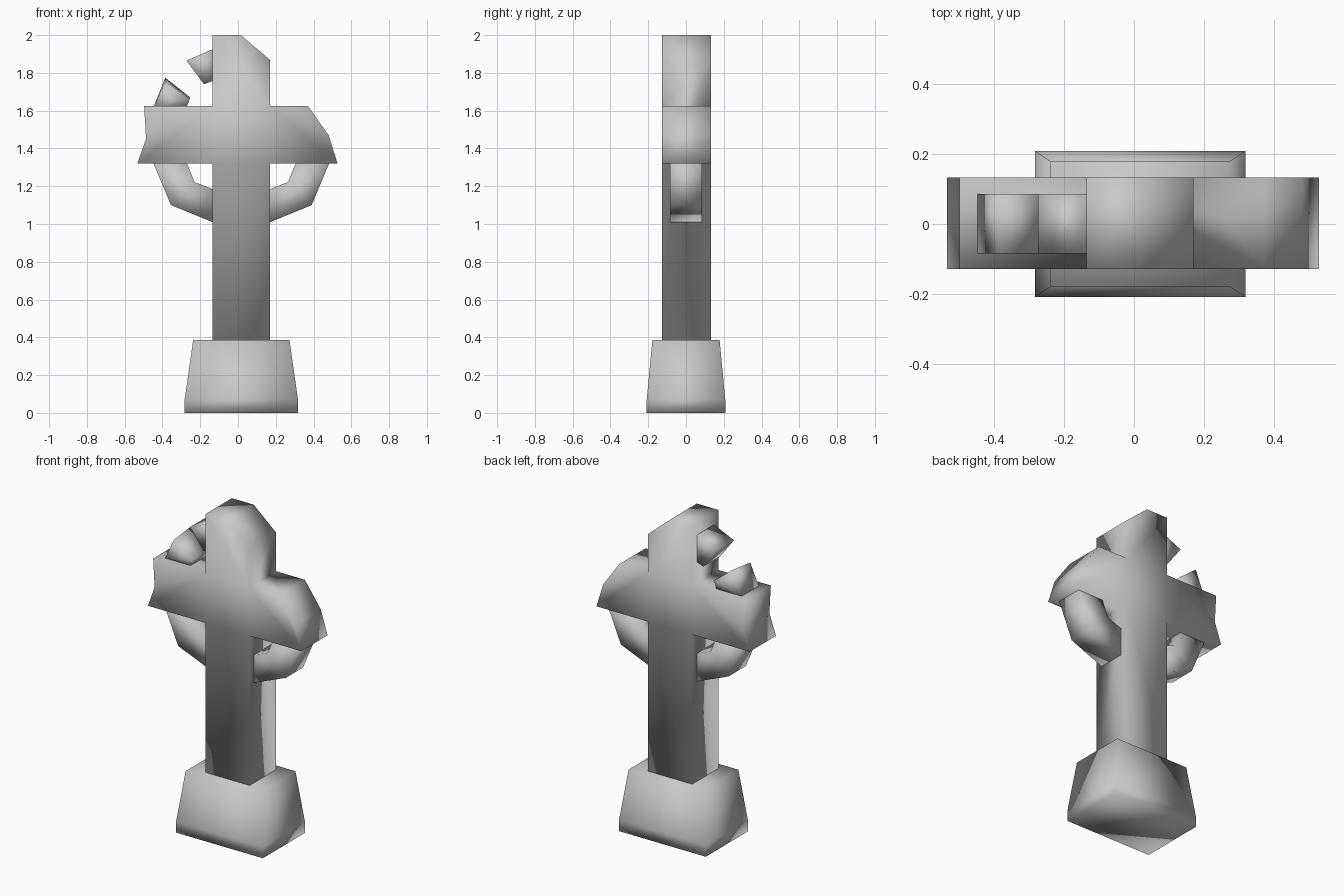
import bpy
import bmesh

default = bpy.data.objects.get("Cube")
if default:
    bpy.data.objects.remove(default, do_unlink=True)

stone = bpy.data.materials.new("grey stone")
stone.use_nodes = True
grey = (0.58, 0.58, 0.58, 1)
stone.diffuse_color = grey
stone.node_tree.nodes["Principled BSDF"].inputs["Base Color"].default_value = grey

MID = 0.0175   # middle of the shaft


def finish(name, bm):
    bmesh.ops.recalc_face_normals(bm, faces=bm.faces[:])
    mesh = bpy.data.meshes.new(name)
    bm.to_mesh(mesh)
    bm.free()
    mesh.materials.append(stone)
    for p in mesh.polygons:
        p.use_smooth = True
    obj = bpy.data.objects.new(name, mesh)
    bpy.context.collection.objects.link(obj)
    return obj


def slab(name, outline, patches, front, back, front_drop=None):
    """Extrude an x-z outline through y; patches split the flat faces."""
    bm = bmesh.new()
    drop = front_drop or {}
    fr = [bm.verts.new((x, front, z - drop.get(i, 0))) for i, (x, z) in enumerate(outline)]
    bk = [bm.verts.new((x, back, z)) for x, z in outline]
    for patch in patches:
        for side in (fr, bk):
            bm.faces.new([side[i] for i in patch])
    n = len(outline)
    for i in range(n):
        j = (i + 1) % n
        bm.faces.new((fr[i], fr[j], bk[j], bk[i]))
    return finish(name, bm)


# Tapered plinth with a short upright foot
bm = bmesh.new()
levels = []
for z, hx, hy in ((0, 0.30, 0.208), (0.07, 0.30, 0.208), (0.385, 0.255, 0.178)):
    levels.append([bm.verts.new((MID + sx * hx, sy * hy, z))
                   for sx, sy in ((-1, -1), (1, -1), (1, 1), (-1, 1))])
for low, high in zip(levels, levels[1:]):
    for i in range(4):
        j = (i + 1) % 4
        bm.faces.new((low[i], low[j], high[j], high[i]))
bm.faces.new(levels[0])
bm.faces.new(levels[-1])
finish("plinth", bm)

# Weathered cross: shaft, arms and chipped head
cross = [(-0.135, 0.385), (0.17, 0.385), (0.17, 1.32), (0.527, 1.32),
         (0.48, 1.47), (0.37, 1.625), (0.17, 1.625), (0.17, 1.868),
         (0.015, 2.0), (-0.135, 2.0), (-0.135, 1.625), (-0.497, 1.625),
         (-0.487, 1.45), (-0.533, 1.32), (-0.135, 1.32)]
slab("cross", cross,
     [(0, 1, 2, 14), (14, 2, 6, 10), (2, 3, 4, 5, 6),
      (10, 6, 7, 8, 9), (14, 10, 11, 12, 13)], -0.128, 0.132)

# Lower ring quarters, mirrored about the shaft
arc = [(-0.447, 1.32), (-0.355, 1.10), (-0.135, 1.01),
       (-0.135, 1.185), (-0.23, 1.222), (-0.27, 1.32)]
for name, flip in (("right_ring_arc", False), ("left_ring_arc", True)):
    pts = [(2 * MID - x if flip else x, z) for x, z in arc]
    slab(name, pts, [(0, 1, 4, 5), (1, 2, 3, 4)], -0.084, 0.086)

# Broken remains of the upper ring
slab("arm_ring_stub", [(-0.447, 1.62), (-0.385, 1.775), (-0.255, 1.672), (-0.272, 1.62)],
     [(0, 1, 2, 3)], -0.084, 0.086, {1: 0.02, 2: 0.01})
slab("head_ring_stub", [(-0.135, 1.925), (-0.273, 1.865), (-0.18, 1.74), (-0.135, 1.757)],
     [(0, 1, 2, 3)], -0.084, 0.086)
